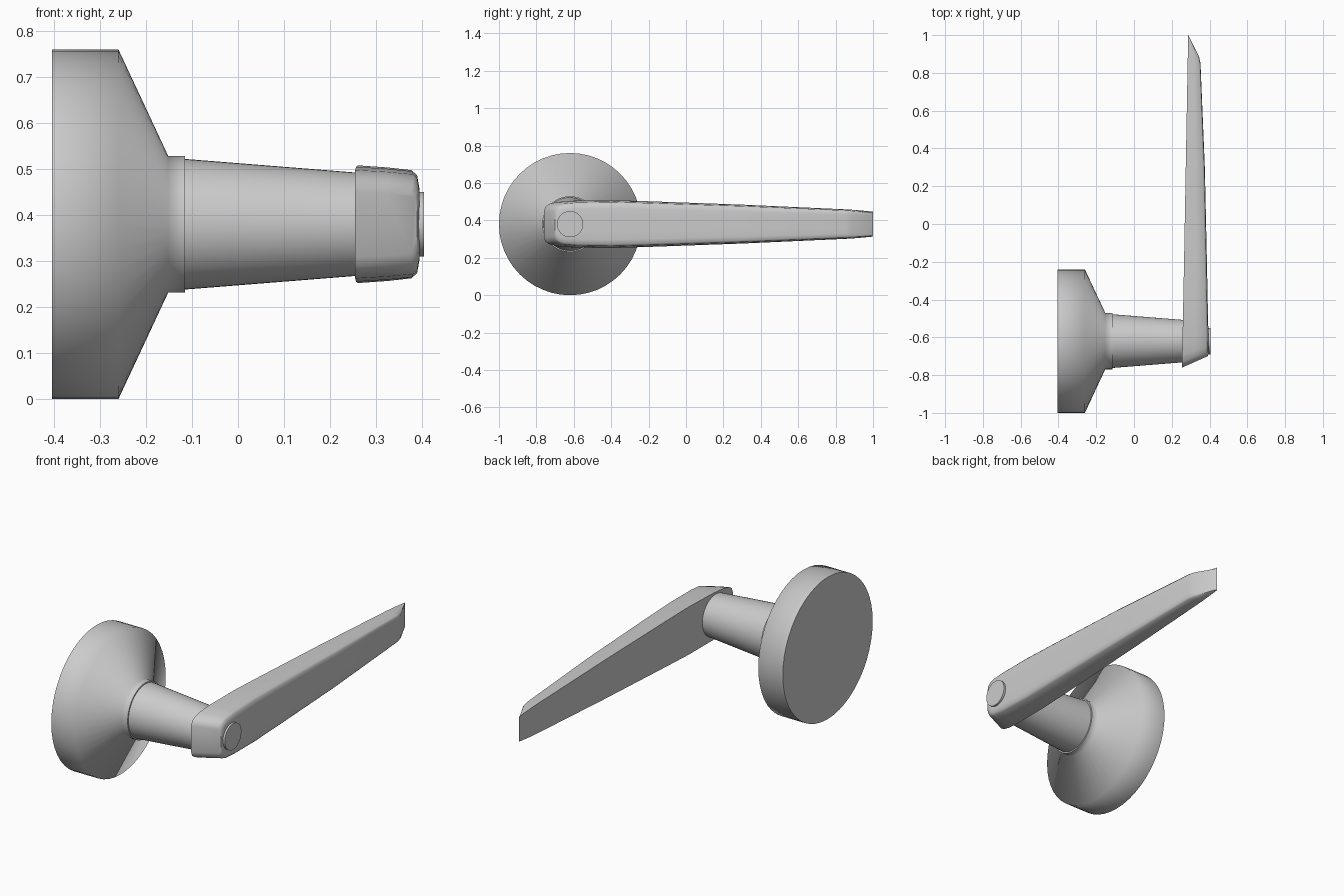
import bpy, bmesh, math

if "Cube" in bpy.data.objects:
    bpy.data.objects.remove(bpy.data.objects["Cube"])

CY, CZ = -0.62, 0.38   # axis of the rose and stem


def finish(name, bm, angle):
    bmesh.ops.recalc_face_normals(bm, faces=bm.faces)
    me = bpy.data.meshes.new(name)
    bm.to_mesh(me)
    bm.free()
    ob = bpy.data.objects.new(name, me)
    bpy.context.collection.objects.link(ob)
    bpy.ops.object.select_all(action='DESELECT')
    ob.select_set(True)
    bpy.context.view_layer.objects.active = ob
    bpy.ops.object.shade_smooth_by_angle(angle=math.radians(angle))
    return ob


def loft(name, rings, angle):
    """Bridge a list of equal-length closed rings and cap both ends."""
    bm = bmesh.new()
    loops = [[bm.verts.new(p) for p in ring] for ring in rings]
    n = len(loops[0])
    for a, b in zip(loops, loops[1:]):
        for i in range(n):
            j = (i + 1) % n
            bm.faces.new((a[i], a[j], b[j], b[i]))
    bm.faces.new(loops[0])
    bm.faces.new(loops[-1])
    return finish(name, bm, angle)


def turned(name, profile, angle=40, sides=48):
    """Revolve (x, radius) pairs about the rose axis."""
    steps = [2 * math.pi * i / sides for i in range(sides)]
    rings = [[(x, CY + r * math.cos(t), CZ + r * math.sin(t)) for t in steps]
             for x, r in profile]
    return loft(name, rings, angle)


# Wall rose, tapered stem and the small end button
turned("rose", [(-0.405, 0.38), (-0.26, 0.38), (-0.152, 0.149), (-0.115, 0.149)], 70)
turned("stem", [(-0.12, 0.1425), (0.30, 0.109)])
turned("end_button", [(0.36, 0.07), (0.405, 0.07)])

# Lever cross-section: (depth back to front, fraction of half height), upper half
half = [(0, 1), (0.5, 0.965), (0.9, 0.92), (0.97, 0.85), (1, 0.65), (1, 0.3)]
section = half + [(u, -v) for u, v in reversed(half)]

# Stations: y at back, y at front, x back, x front, half height
stations = [
    (-0.760, -0.700, 0.255, 0.390, 0.070),
    (-0.752, -0.692, 0.255, 0.393, 0.093),
    (-0.730, -0.675, 0.255, 0.395, 0.108),
    (-0.690, -0.650, 0.255, 0.395, 0.118),
    (-0.600, -0.580, 0.257, 0.394, 0.125),
    (-0.400, -0.400, 0.261, 0.390, 0.128),
    (-0.200, -0.200, 0.265, 0.386, 0.122),
    (0.300, 0.300, 0.274, 0.375, 0.104),
    (0.850, 0.850, 0.284, 0.352, 0.079),
    (0.900, 0.885, 0.285, 0.345, 0.076),
    (1.000, 0.990, 0.287, 0.293, 0.067),
]
rings = [[(xb + (xf - xb) * u, yb + (yf - yb) * u, CZ + h * v) for u, v in section]
         for yb, yf, xb, xf, h in stations]
loft("lever", rings, 45)
